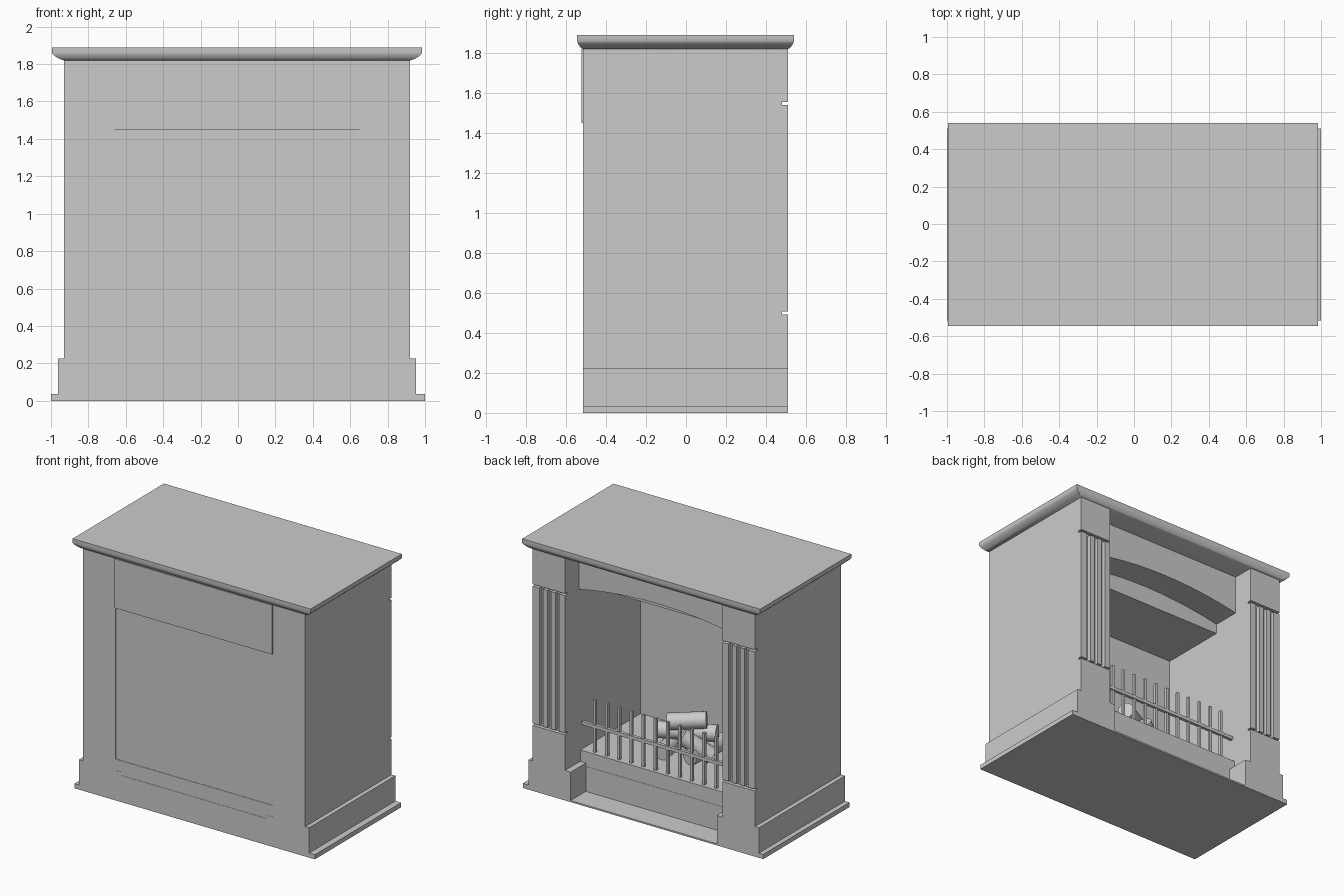
import bpy, bmesh, math
from mathutils import Vector

cube = bpy.data.objects.get("Cube")
if cube:
    bpy.data.objects.remove(cube, do_unlink=True)

grey = bpy.data.materials.new("stone_grey")
grey.use_nodes = True
grey.diffuse_color = (0.6, 0.6, 0.6, 1)
grey.node_tree.nodes["Principled BSDF"].inputs["Base Color"].default_value = (0.6, 0.6, 0.6, 1)

CX = -0.005                # centre of the cabinet
BACK, FRONT = -0.515, 0.51  # depth range, the opening is at +y
INNER, OUTER = 0.655, 0.925


def finish(name, bm, smooth=False):
    bmesh.ops.recalc_face_normals(bm, faces=bm.faces)
    mesh = bpy.data.meshes.new(name)
    bm.to_mesh(mesh)
    bm.free()
    mesh.materials.append(grey)
    obj = bpy.data.objects.new(name, mesh)
    bpy.context.collection.objects.link(obj)
    if smooth:
        bpy.ops.object.select_all(action="DESELECT")
        obj.select_set(True)
        bpy.context.view_layer.objects.active = obj
        bpy.ops.object.shade_smooth_by_angle(angle=math.radians(40))
    return obj


def add_box(bm, x, y, z):
    verts = bmesh.ops.create_cube(bm, size=1)["verts"]
    for v in verts:
        for i, (lo, hi) in enumerate((x, y, z)):
            v.co[i] = lo if v.co[i] < 0 else hi


def box(name, x, y, z):
    bm = bmesh.new()
    add_box(bm, x, y, z)
    return finish(name, bm)


# Side pillars with plinths, skirting and fluted faces
for side, s in (("left", 1), ("right", -1)):
    def span(a, b):
        return sorted((CX + s * a, CX + s * b))

    recess = FRONT - 0.03
    bm = bmesh.new()
    add_box(bm, span(INNER, OUTER), (BACK, recess), (0, 1.82))
    add_box(bm, span(INNER, OUTER), (recess, FRONT), (0, 0.493))
    add_box(bm, span(INNER, OUTER), (recess, FRONT), (1.555, 1.82))
    for a, b in ((INNER, 0.705), (0.735, 0.772), (0.802, 0.839), (0.869, OUTER)):
        add_box(bm, span(a, b), (recess, FRONT), (0.507, 1.54))
    finish(side + "_pillar", bm)
    box(side + "_plinth", span(0.608, 0.958), (BACK, FRONT), (0, 0.225))
    box(side + "_skirting", sorted((s * 0.7, s)), (BACK, FRONT), (0, 0.035))

opening = (CX - INNER, CX + INNER)

# Hearth, fire bed and back wall
box("floor_plate", (-1, 1), (BACK, FRONT), (0, 0.012))
box("hearth_block", opening, (BACK, 0.33), (0, 0.2))
box("fire_bed", opening, (BACK + 0.002, 0.328), (0.2, 0.31))
box("back_wall", opening, (BACK + 0.005, -0.39), (0.31, 1.82))
box("flue_hood", opening, (-0.523, 0.13), (1.45, 1.82))

# Arched lintel
bm = bmesh.new()
steps = 24
points = [(INNER, 1.82), (-INNER, 1.82)]
for i in range(steps + 1):
    t = 2 * i / steps - 1
    points.append((INNER * t, 1.525 + 0.065 * (1 - t * t)))
face = bm.faces.new([bm.verts.new((CX + x, 0.343, z)) for x, z in points])
extruded = bmesh.ops.extrude_face_region(bm, geom=[face])["geom"]
bmesh.ops.translate(bm, vec=(0, -0.213, 0),
                    verts=[v for v in extruded if isinstance(v, bmesh.types.BMVert)])
finish("arched_lintel", bm, smooth=True)

# Mantel shelf with a rounded underside
bm = bmesh.new()
rings = []
profile = []
for i in range(7):
    a = i / 6 * math.pi / 2
    straight = i / 6
    profile.append(((math.sin(a) + straight) / 2, 1.82 + 0.04 * (1 - math.cos(a) + straight) / 2))
profile.append((1, 1.89))
for grow, z in profile:
    hx, hy = OUTER + 0.065 * grow, 0.5125 + 0.03 * grow
    rings.append([bm.verts.new((CX + sx * hx, -0.0025 + sy * hy, z))
                  for sx, sy in ((-1, -1), (1, -1), (1, 1), (-1, 1))])
for low, high in zip(rings, rings[1:]):
    for i in range(4):
        j = (i + 1) % 4
        bm.faces.new((low[i], low[j], high[j], high[i]))
bm.faces.new(rings[0])
bm.faces.new(rings[-1])
finish("mantel_shelf", bm, smooth=True)

# Fire grate: upright bars and one rail
bm = bmesh.new()
bars = 12
for i in range(bars):
    x = CX - 0.555 + 1.11 * i / (bars - 1)
    add_box(bm, (x - 0.01, x + 0.01), (0.285, 0.305), (0.31, 0.7))
add_box(bm, opening, (0.288, 0.312), (0.495, 0.52))
finish("fire_grate", bm)

# Stacked logs
logs = {
    "log_left": ((0.16, -0.2, 0.37), (0.1, 0.14, 0.37)),
    "log_right": ((-0.14, -0.26, 0.37), (-0.1, 0.1, 0.37)),
    "log_middle": ((0.21, 0.03, 0.47), (-0.17, -0.13, 0.48)),
    "log_top": ((0.12, 0.05, 0.56), (-0.11, -0.09, 0.58)),
    "log_leaning": ((-0.2, -0.02, 0.36), (-0.02, 0.08, 0.5)),
}
for name, (a, b) in logs.items():
    a, b = Vector(a), Vector(b)
    bm = bmesh.new()
    bmesh.ops.create_cone(bm, cap_ends=True, segments=24, radius1=0.06,
                          radius2=0.06, depth=(b - a).length)
    turn = (b - a).to_track_quat("Z", "Y").to_matrix()
    bmesh.ops.rotate(bm, cent=(0, 0, 0), matrix=turn, verts=bm.verts)
    bmesh.ops.translate(bm, vec=(a + b) / 2, verts=bm.verts)
    finish(name, bm, smooth=True)
